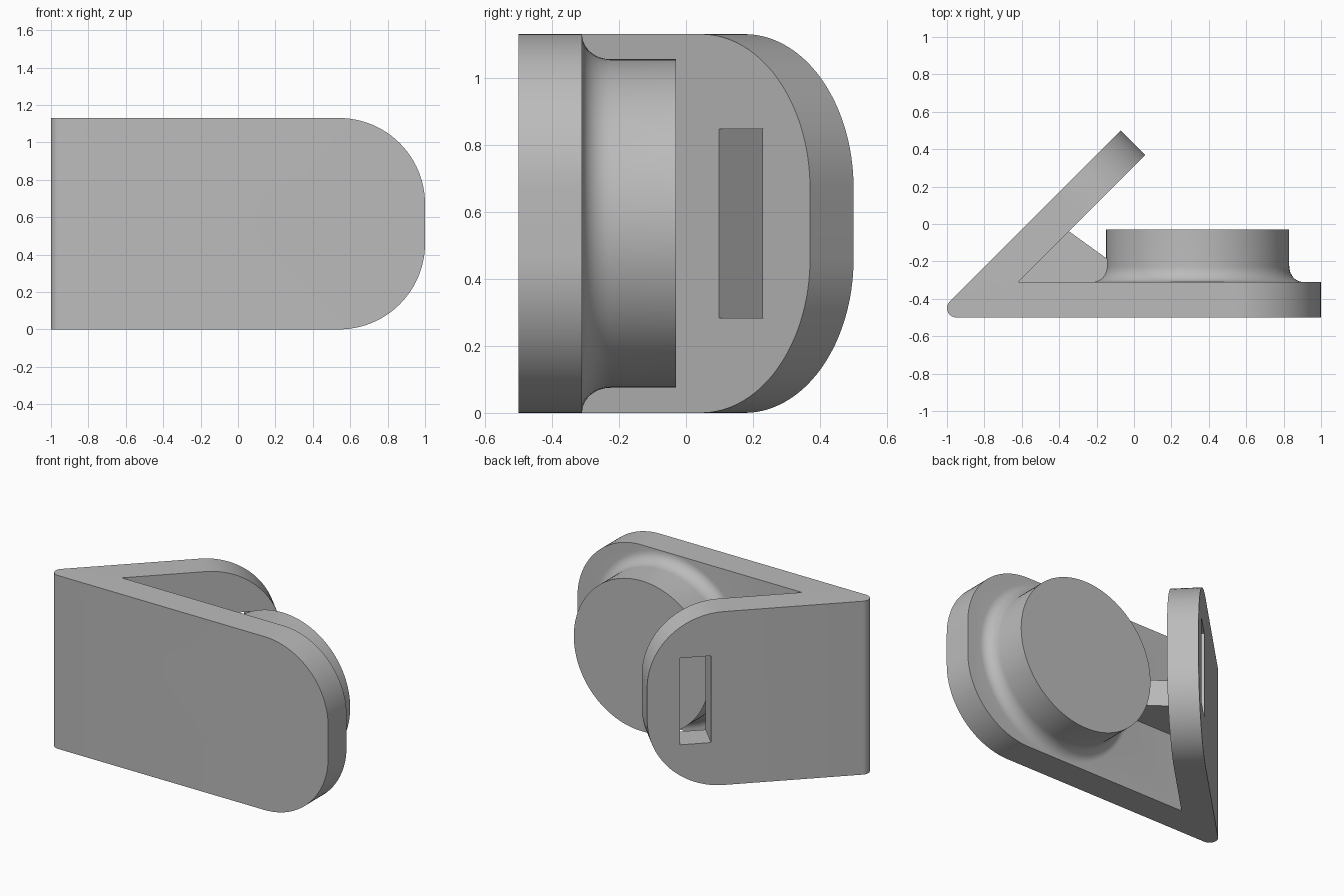
import bpy, bmesh
from math import sin, cos, pi, radians
from mathutils import Matrix, Vector

if "Cube" in bpy.data.objects:
    bpy.data.objects.remove(bpy.data.objects["Cube"])

H = 1.13                 # bracket height
MID = H / 2
BOSS_X = 0.34            # axis of boss, hole and hex pocket

grey = bpy.data.materials.new("plain_grey")
grey.use_nodes = True
grey.diffuse_color = (0.5, 0.5, 0.5, 1)
grey.node_tree.nodes["Principled BSDF"].inputs["Base Color"].default_value = (0.5, 0.5, 0.5, 1)


def make(name, bm):
    bmesh.ops.recalc_face_normals(bm, faces=bm.faces)
    mesh = bpy.data.meshes.new(name)
    bm.to_mesh(mesh)
    bm.free()
    mesh.materials.append(grey)
    obj = bpy.data.objects.new(name, mesh)
    bpy.context.collection.objects.link(obj)
    return obj


def extrude_up(points, z0, z1):
    bm = bmesh.new()
    face = bm.faces.new([bm.verts.new((x, y, z0)) for x, y in points])
    geom = bmesh.ops.extrude_face_region(bm, geom=[face])["geom"]
    verts = [g for g in geom if isinstance(g, bmesh.types.BMVert)]
    bmesh.ops.translate(bm, verts=verts, vec=(0, 0, z1 - z0))
    return bm


def rod(name, radius, y0, y1, sides):
    """Prism along y on the boss axis, with corners on the x direction."""
    ring = [(radius * cos(2 * pi * i / sides), radius * sin(2 * pi * i / sides)) for i in range(sides)]
    bm = extrude_up(ring, y0, y1)
    for v in bm.verts:
        v.co = Vector((BOSS_X + v.co.x, v.co.z, MID + v.co.y))
    return make(name, bm)


def combine(target, other, operation):
    mod = target.modifiers.new(other.name, "BOOLEAN")
    mod.object, mod.operation, mod.solver = other, operation, "EXACT"
    bpy.context.view_layer.objects.active = target
    bpy.ops.object.modifier_apply(modifier=mod.name)
    bpy.data.objects.remove(other)


# Folded bracket: V profile with a rounded fold, then rounded free ends
fold = [(-0.95 + 0.05 * cos(radians(a)), -0.45 + 0.05 * sin(radians(a))) for a in range(135, 271, 15)]
bm = extrude_up(fold + [(1, -0.5), (1, -0.31), (-0.62, -0.31), (0.06, 0.37), (-0.07, 0.5)], 0, H)


def is_end_corner(edge):
    a, b = (v.co for v in edge.verts)
    level = abs(a.z - b.z) < 0.001
    plate_end = min(a.x, b.x) > 0.99
    arm_end = min(a.y, b.y) > 0.3
    return level and (plate_end or arm_end)


bmesh.ops.bevel(bm, geom=[e for e in bm.edges if is_end_corner(e)], offset=0.46,
                offset_type="OFFSET", segments=24, profile=0.5, affect="EDGES")
bracket = make("angled_bracket", bm)

# Boss with a concave fillet at its foot
profile = [(0, -0.4), (0.55, -0.4)]
profile += [(0.564 - 0.074 * sin(t), -0.225 - 0.085 * cos(t)) for t in (pi / 2 * i / 10 for i in range(11))]
profile += [(0.49, -0.03), (0, -0.03)]
bm = bmesh.new()
verts = [bm.verts.new((BOSS_X + r, y, MID)) for r, y in profile]
edges = [bm.edges.new(pair) for pair in zip(verts, verts[1:])]
bmesh.ops.spin(bm, geom=verts + edges, cent=(BOSS_X, 0, MID), axis=(0, 1, 0), angle=2 * pi, steps=96)
bmesh.ops.remove_doubles(bm, verts=bm.verts, dist=0.0005)
combine(bracket, make("boss", bm), "UNION")

# Middle gusset joining arm, plate and boss
gusset = extrude_up([(-0.36, -0.03), (-0.42, -0.03), (-0.75, -0.36), (0.0, -0.36), (0.0, -0.29)], MID - 0.085, MID + 0.085)
combine(bracket, make("gusset", gusset), "UNION")

# Bolt hole and hexagonal pocket
combine(bracket, rod("bolt_hole", 0.214, -0.7, 0.1, 64), "DIFFERENCE")
combine(bracket, rod("hex_pocket", 0.377, -0.31, 0.1, 6), "DIFFERENCE")

# Strap slot, square to the sloping arm
bm = bmesh.new()
bmesh.ops.create_cube(bm, size=1, matrix=Matrix.Translation((-0.21, 0.23, MID))
                      @ Matrix.Rotation(pi / 4, 4, "Z") @ Matrix.Diagonal((0.187, 0.4, 0.565, 1)))
combine(bracket, make("strap_slot", bm), "DIFFERENCE")

# Smooth curves, sharp edges
bpy.ops.object.select_all(action="DESELECT")
bracket.select_set(True)
bpy.context.view_layer.objects.active = bracket
bpy.ops.object.shade_smooth_by_angle(angle=radians(30))
